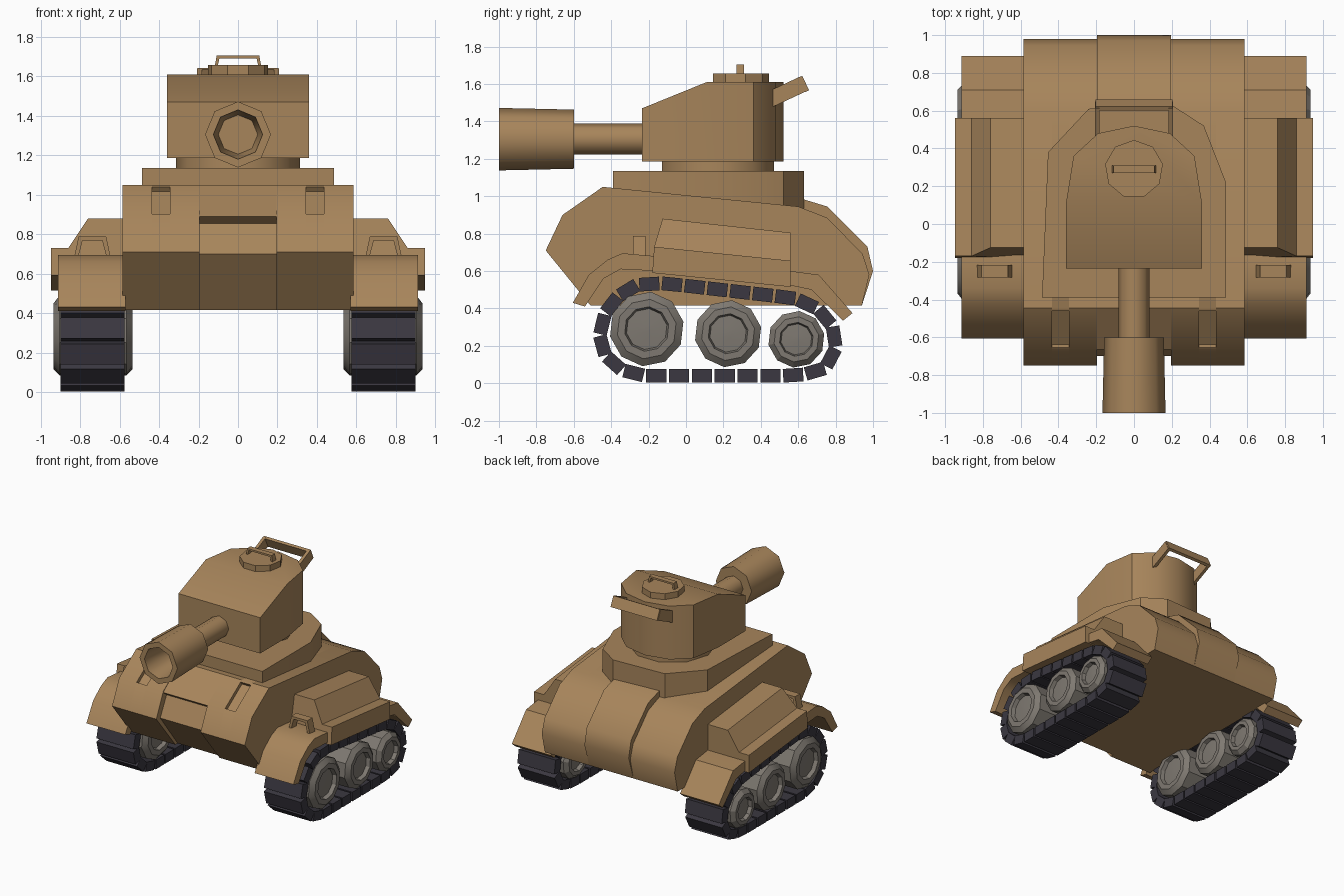
import bpy, bmesh
from math import sin, cos, pi, radians
from mathutils import Vector, Matrix

cube = bpy.data.objects.get("Cube")
if cube:
    bpy.data.objects.remove(cube)


def material(name, rgb):
    m = bpy.data.materials.new(name)
    m.use_nodes = True
    m.diffuse_color = (*rgb, 1)
    m.node_tree.nodes["Principled BSDF"].inputs["Base Color"].default_value = (*rgb, 1)
    return m


TAN = material("desert_tan", (0.39, 0.235, 0.105))
RUBBER = material("track_charcoal", (0.043, 0.039, 0.052))
STEEL = material("wheel_grey", (0.21, 0.19, 0.165))


def finish(name, bm, mat, angle=40, mirror=False):
    bmesh.ops.recalc_face_normals(bm, faces=bm.faces)
    mesh = bpy.data.meshes.new(name)
    bm.to_mesh(mesh)
    bm.free()
    mesh.materials.append(mat)
    mesh.shade_smooth()
    mesh.set_sharp_from_angle(angle=radians(angle))
    obj = bpy.data.objects.new(name, mesh)
    bpy.context.collection.objects.link(obj)
    if mirror:
        obj.modifiers.new("Mirror", "MIRROR").use_mirror_merge = False
    return obj


def loft(bm, rings, cap=True):
    """Bridge rings of points; optionally close both ends."""
    vs = [[bm.verts.new(p) for p in ring] for ring in rings]
    n = len(vs[0])
    for a, b in zip(vs, vs[1:]):
        for i in range(n):
            j = (i + 1) % n
            bm.faces.new((a[i], a[j], b[j], b[i]))
    if cap:
        bm.faces.new(vs[0])
        bm.faces.new(vs[-1])


def side_prism(bm, profile, x0, x1):
    loft(bm, [[(x, y, z) for y, z in profile] for x in (x0, x1)])


def plan_prism(bm, plan, z0, z1):
    loft(bm, [[(x, y, z) for x, y in plan] for z in (z0, z1)])


def circle(n, r, phase=0.0):
    return [(r * cos(2 * pi * i / n + phase), r * sin(2 * pi * i / n + phase)) for i in range(n)]


def box(bm, centre, size, tilt=0.0):
    """Box tilted about the x axis."""
    m = Matrix.Translation(centre) @ Matrix.Rotation(tilt, 4, "X") @ Matrix.Diagonal((*size, 1))
    bmesh.ops.create_cube(bm, size=1, matrix=m)


# Hull: slices across the width, each with its own side profile
nose = [(-.51, .415), (-.75, .71), (-.66, .9)]
brow = [(-.445, 1.05)]
slot = [(-.655, .903), (-.638, .88), (-.443, 1.017), (-.46, 1.04)]
hatch_nose = [(-.48, .415), (-.7, .7), (-.62, .855), (-.665, .89)]
tail = [(.6, .945), (.755, .885), (.945, .69), (.98, .58), (.94, .415)]
engine_tail = [(.52, .95), (.59, .995), (.755, .945), (.97, .73), (1, .6), (.94, .415)]
plain = nose + brow + tail
bm = bmesh.new()
side_prism(bm, hatch_nose + brow + engine_tail, -.195, .195)
for s in (1, -1):
    side_prism(bm, plain, s * .195, s * .345)
    side_prism(bm, nose + slot + brow + tail, s * .345, s * .435)
    side_prism(bm, plain, s * .435, s * .585)
finish("hull", bm, TAN)

# Turret base plate and ring
bm = bmesh.new()
plan_prism(bm, [(-.487, -.39), (.487, -.39), (.487, .22), (.37, .52), (.2, .63),
                (-.24, .61), (-.455, .38)], .93, 1.135)
finish("turret_base", bm, TAN, 30)
bm = bmesh.new()
plan_prism(bm, [(x, y + .17) for x, y in circle(10, .315)], 1.1, 1.2)
finish("turret_ring", bm, TAN)

# Turret: flat front, rounded back, sloped front roof
back = [(.36, .11), (.32, .36), (.19, .48), (0, .52), (-.19, .48), (-.32, .36), (-.36, .11)]
front = [(-.36, -.235), (.36, -.235)]
bm = bmesh.new()
for x, y in back:
    bm.verts.new((x, y, 1.185))
    bm.verts.new((x, y, 1.61))
for x, y in front:
    bm.verts.new((x, y, 1.185))
    bm.verts.new((x, y, 1.47))
bmesh.ops.convex_hull(bm, input=bm.verts)
bmesh.ops.dissolve_limit(bm, angle_limit=radians(2), verts=bm.verts, edges=bm.edges)
finish("turret", bm, TAN, 35)

# Roof hatch and its handle
bm = bmesh.new()
plan_prism(bm, [(x, y + .29) for x, y in circle(9, .155, pi / 2)], 1.6, 1.657)
finish("roof_hatch", bm, TAN, 30)


def arch(bm, x, y, z, half_base, half_top, height, depth, t):
    """Flat trapezoid handle standing across x."""
    pts = [(-half_base, 0), (-half_top, height), (half_top, height), (half_base, 0),
           (half_base - t, 0), (half_top - t, height - t), (t - half_top, height - t), (t - half_base, 0)]
    loft(bm, [[(x + px, y + d, z + pz) for px, pz in pts] for d in (-depth / 2, depth / 2)])


bm = bmesh.new()
arch(bm, 0, .29, 1.65, .118, .108, .055, .042, .014)
finish("hatch_handle", bm, TAN)

# Rear turret rack: two arms and a cross bar
bm = bmesh.new()
tilt = radians(25)
for s in (1, -1):
    box(bm, (s * .195, .54, 1.56), (.025, .2, .085), tilt)
box(bm, (0, .63, 1.6), (.41, .022, .085), tilt)
finish("turret_rack", bm, TAN)

# Gun: barrel and wide hollow muzzle turned about y
gun = [(.083, -.2), (.083, -.6), (.158, -.6), (.167, -1), (.125, -1), (.1, -.75)]
bm = bmesh.new()
loft(bm, [[(a, y, 1.305 + b) for a, b in circle(8, r)] for r, y in gun])
finish("gun", bm, TAN, 46)

# Fenders
outer = [(-.605, .43), (-.52, .58), (-.42, .66), (-.34, .695), (-.17, .68), (.56, .6), (.71, .58), (.89, .375)]
inner = [(.84, .335), (.67, .5), (.55, .525), (-.15, .6), (-.35, .61), (-.44, .56), (-.54, .41)]
bm = bmesh.new()
side_prism(bm, outer + inner, .57, .912)
finish("fenders", bm, TAN, mirror=True)

# Side stowage boxes, dropping toward the rear
section = [(.55, .88, -.125), (.76, .88, -.125), (.86, .73, -.17), (.947, .73, -.17),
           (.947, .59, -.18), (.55, .59, -.18)]
bm = bmesh.new()
loft(bm, [[(x, y, z) for x, z, y in section], [(x, .56, z - .075) for x, z, y in section]])
finish("side_boxes", bm, TAN, 30, mirror=True)

# Lamp guards on the front fenders
bm = bmesh.new()
arch(bm, .738, -.25, .68, .093, .07, .107, .065, .02)
finish("lamp_guards", bm, TAN, 30, mirror=True)

# Road wheels with dished faces
bm = bmesh.new()
for y, z, r in ((-.21, .29, .2), (.225, .265, .18), (.59, .235, .152)):
    half = [(.55, -.17), (.6, -.2), (.8, -.2), (1, -.17)]
    turned = [(.12, -.175)] + half + [(k, -d) for k, d in reversed(half)] + [(.12, .175)]
    loft(bm, [[(.735 + d, y + a, z + b) for a, b in circle(10, r * k, .2)] for k, d in turned])
finish("road_wheels", bm, STEEL, 25, mirror=True)

# Track links spaced evenly along a closed loop
path = [Vector(p) for p in [(-.22, .04), (.6, .04), (.74, .075), (.8, .17), (.8, .28), (.72, .39), (.58, .455),
                            (-.12, .535), (-.28, .525), (-.41, .43), (-.46, .3), (-.46, .18), (-.36, .075)]]
spans = [(a, b, (b - a).length) for a, b in zip(path, path[1:] + path[:1])]
total = sum(length for a, b, length in spans)


def along(d):
    d %= total
    for a, b, length in spans:
        if d <= length:
            return a.lerp(b, d / length)
        d -= length
    return path[0]


bm = bmesh.new()
links = 25
step = total / links
for i in range(links):
    p, q = along((i + .05) * step), along((i + .95) * step)
    mid, run = (p + q) / 2, q - p
    box(bm, (.738, mid.x, mid.y), (.325, step * .88, .073), Vector((1, 0)).angle_signed(run) * -1)
finish("tracks", bm, RUBBER, 30, mirror=True)
